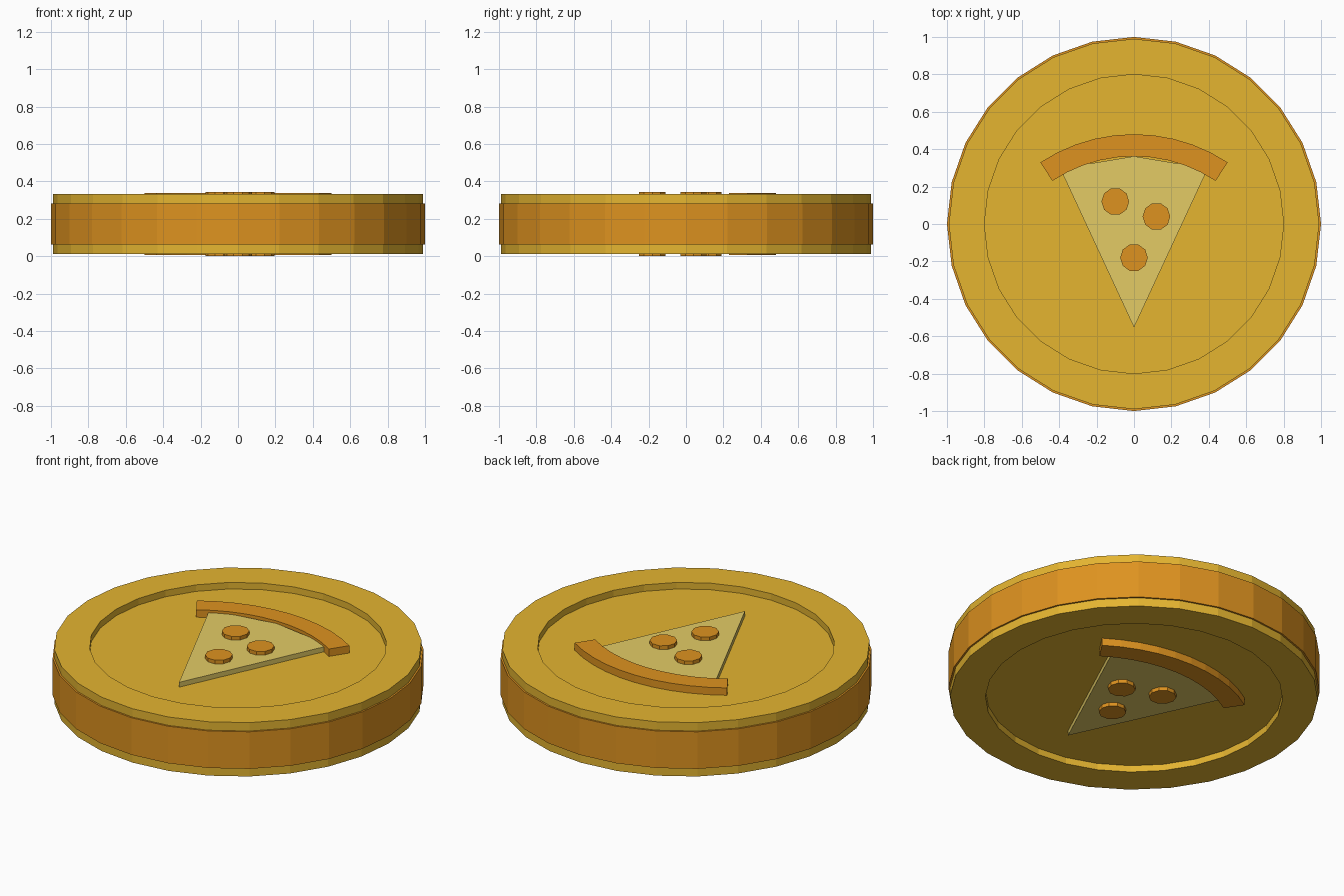
import bpy, bmesh
from math import sin, cos, pi, radians

if "Cube" in bpy.data.objects:
    bpy.data.objects.remove(bpy.data.objects["Cube"], do_unlink=True)

MID = 0.172      # height of the coin's middle plane
SIDES = 28
FLOOR = 0.121    # recess floor, measured from the middle plane
RIM = 0.16


def material(name, r, g, b):
    m = bpy.data.materials.new(name)
    m.use_nodes = True
    m.diffuse_color = (r, g, b, 1)
    bsdf = next(n for n in m.node_tree.nodes if n.type == "BSDF_PRINCIPLED")
    bsdf.inputs["Base Color"].default_value = (r, g, b, 1)
    return m


gold = material("gold", 0.78, 0.46, 0.03)
orange = material("baked_orange", 0.73, 0.29, 0.014)
cheese = material("pale_cheese", 0.77, 0.6, 0.13)


def finish(bm, name, mat):
    bmesh.ops.recalc_face_normals(bm, faces=bm.faces[:])
    mesh = bpy.data.meshes.new(name)
    bm.to_mesh(mesh)
    bm.free()
    mesh.materials.append(mat)
    obj = bpy.data.objects.new(name, mesh)
    obj.location.z = MID
    bpy.context.collection.objects.link(obj)


def ring(radius, sides, cx=0, cy=0):
    return [(cx + radius * cos(2 * pi * i / sides), cy + radius * sin(2 * pi * i / sides))
            for i in range(sides)]


def loop(bm, outline, z):
    return [bm.verts.new((x, y, z)) for x, y in outline]


def bridge(bm, a, b):
    for i in range(len(a)):
        j = (i + 1) % len(a)
        bm.faces.new((a[i], a[j], b[j], b[i]))


def prism(bm, outline, z0, z1):
    """Extrude a flat outline between two heights."""
    low, high = loop(bm, outline, z0), loop(bm, outline, z1)
    bridge(bm, low, high)
    bm.faces.new(low)
    bm.faces.new(high)


# Coin body with a round recess sunk into both faces
bm = bmesh.new()
profile = [(0.8, -FLOOR), (0.8, -RIM), (0.99, -RIM), (0.99, RIM), (0.8, RIM), (0.8, FLOOR)]
loops = [loop(bm, ring(r, SIDES), z) for r, z in profile]
for a, b in zip(loops, loops[1:]):
    bridge(bm, a, b)
bm.faces.new(loops[0])
bm.faces.new(loops[-1])
finish(bm, "coin_body", gold)

# Band around the coin's edge, open in the middle
bm = bmesh.new()
profile = [(0.97, -0.11), (1.0, -0.11), (1.0, 0.11), (0.97, 0.11)]
loops = [loop(bm, ring(r, SIDES), z) for r, z in profile]
for i in range(len(loops)):
    bridge(bm, loops[i - 1], loops[i])
finish(bm, "edge_band", orange)

# Pizza outlines
slice_outline = [(0, -0.553), (0.395, 0.297), (0, 0.362), (-0.395, 0.297)]
STEPS, SPREAD, CENTRE = 10, radians(33.5), -0.428
angles = [SPREAD * (1 - 2 * i / STEPS) for i in range(STEPS + 1)]
crust_outline = ([(0.908 * sin(t), CENTRE + 0.908 * cos(t)) for t in angles]
                 + [(0.79 * sin(t), CENTRE + 0.79 * cos(t)) for t in reversed(angles)])
toppings = [(0, -0.18), (-0.1, 0.12), (0.12, 0.04)]

# The same raised pizza slice sits on both faces
for side, sign in (("top", 1), ("bottom", -1)):
    bm = bmesh.new()
    prism(bm, slice_outline, sign * FLOOR, sign * 0.15)
    finish(bm, side + "_pizza_slice", cheese)

    bm = bmesh.new()
    prism(bm, crust_outline, sign * FLOOR, sign * 0.165)
    finish(bm, side + "_crust", orange)

    for i, (x, y) in enumerate(toppings):
        bm = bmesh.new()
        prism(bm, ring(0.074, 10, x, y), sign * 0.145, sign * 0.172)
        finish(bm, f"{side}_pepperoni_{i + 1}", orange)
